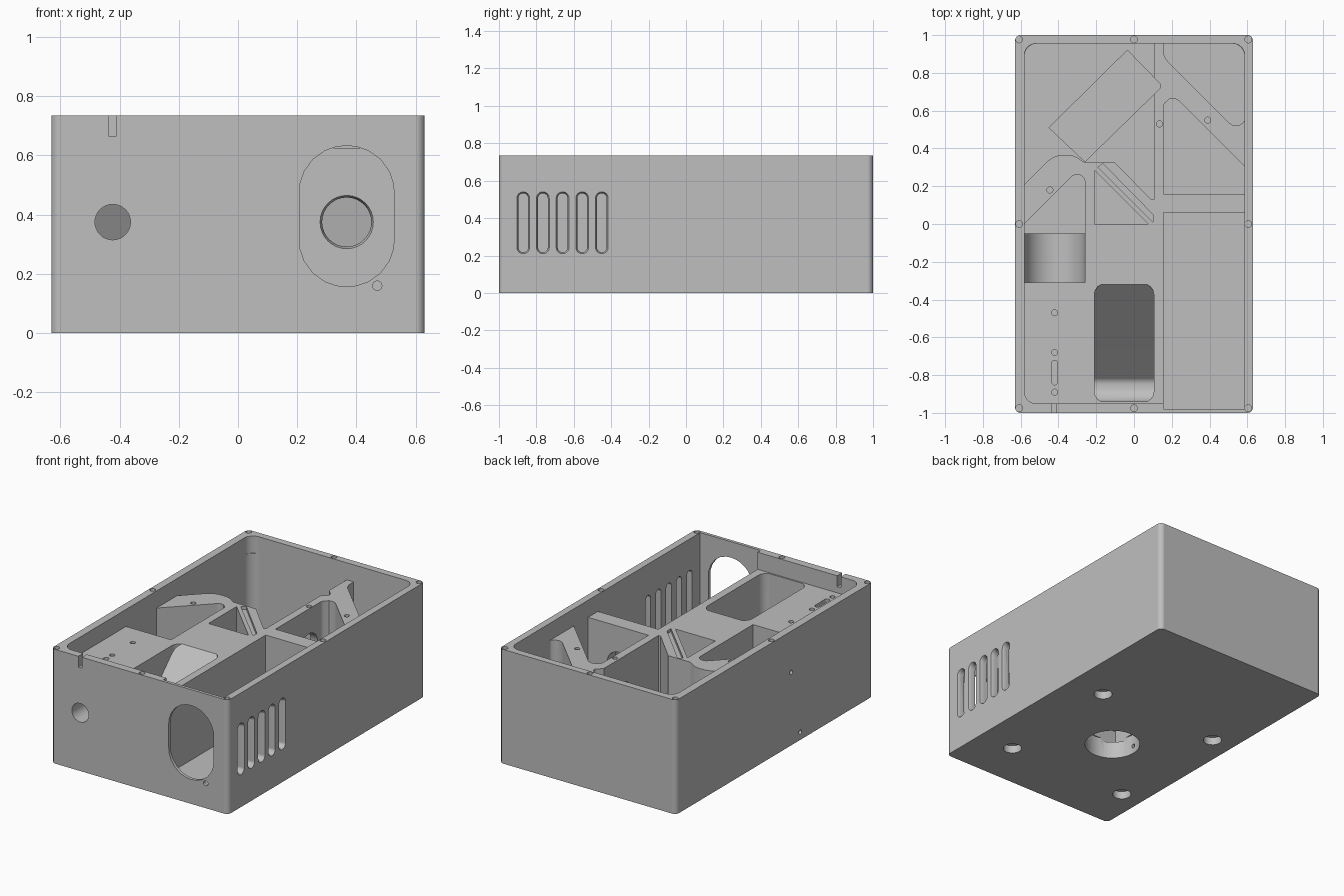
import bpy, bmesh, math
from mathutils import Vector

cube = bpy.data.objects.get("Cube")
if cube:
    bpy.data.objects.remove(cube, do_unlink=True)

grey = bpy.data.materials.new("plain_grey")
grey.use_nodes = True
grey.diffuse_color = (0.52, 0.52, 0.52, 1)
grey.node_tree.nodes["Principled BSDF"].inputs["Base Color"].default_value = grey.diffuse_color

FLOOR, DECK, TOP = 0.11, 0.625, 0.735
AXIS_Z = 0.375                      # height of the optical axis
OVER = TOP + 0.1


def outline(points, steps=6):
    """Closed profile; a third value on a point is its corner radius."""
    pts, out = [Vector(p[:2]) for p in points], []
    for i, p in enumerate(pts):
        r = points[i][2] if len(points[i]) > 2 else 0
        if not r:
            out.append(p)
            continue
        u = (pts[i - 1] - p).normalized()
        v = (pts[(i + 1) % len(pts)] - p).normalized()
        half = u.angle(v) / 2
        c = p + (u + v).normalized() * r / math.sin(half)
        a, b = p + u * r / math.tan(half) - c, p + v * r / math.tan(half) - c
        out += [c + a.lerp(b, k / steps).normalized() * r for k in range(steps + 1)]
    return out


def rect(x0, x1, y0, y1, r=0.0):
    return outline([(x0, y0, r), (x1, y0, r), (x1, y1, r), (x0, y1, r)])


def capsule(x, y, w, h):
    return rect(x - w / 2, x + w / 2, y - h / 2, y + h / 2, min(w, h) * 0.49)


def circle(x, y, r, n=32):
    return [Vector((x + r * math.cos(math.tau * k / n), y + r * math.sin(math.tau * k / n)))
            for k in range(n)]


def prism(name, profile, h0, h1, axis="z", end=None):
    """Extrude a profile along an axis, optionally lofting to a second one."""
    place = {"z": lambda p, h: (p[0], p[1], h),
             "y": lambda p, h: (p[0], h, p[1]),
             "x": lambda p, h: (h, p[0], p[1])}[axis]
    bm = bmesh.new()
    lo = [bm.verts.new(place(p, h0)) for p in profile]
    hi = [bm.verts.new(place(p, h1)) for p in (end or profile)]
    bm.faces.new(lo)
    bm.faces.new(hi)
    for i in range(len(lo)):
        bm.faces.new((lo[i - 1], lo[i], hi[i], hi[i - 1]))
    bmesh.ops.recalc_face_normals(bm, faces=bm.faces)
    mesh = bpy.data.meshes.new(name)
    bm.to_mesh(mesh)
    bm.free()
    mesh.materials.append(grey)
    ob = bpy.data.objects.new(name, mesh)
    bpy.context.collection.objects.link(ob)
    return ob


def combine(target, tool, operation="DIFFERENCE"):
    """Apply a boolean; every cut adds faces, so retry if faces were lost."""
    tool.hide_render = True
    before = target.data.copy()
    bpy.context.view_layer.objects.active = target
    for solver in ("EXACT", "MANIFOLD"):
        mod = target.modifiers.new("cut", "BOOLEAN")
        mod.operation, mod.solver, mod.object = operation, solver, tool
        bpy.ops.object.modifier_apply(modifier=mod.name)
        if len(target.data.polygons) > len(before.polygons):
            break
        target.data = before.copy()
    bpy.data.objects.remove(tool, do_unlink=True)


# Solid case
body = prism("case_body", rect(-0.63, 0.63, -1, 1, 0.03), 0, TOP)


def cut(profile, h0, h1, axis="z", end=None):
    combine(body, prism("cutter", profile, h0, h1, axis, end))


# Recess above the deck
cut(rect(-0.58, 0.585, -0.95, 0.955, 0.06), DECK, OVER)

# Deep compartments
cut(rect(0.155, 0.585, -0.98, 0.06), FLOOR, OVER)
pockets = [
    # behind the cross wall, up to the right mirror bar
    [(0.155, 0.16), (0.585, 0.16), (0.585, 0.305), (0.155, 0.735, 0.05)],
    # back right corner
    [(0.155, 0.955), (0.155, 0.885, 0.09), (0.54, 0.5, 0.05), (0.585, 0.545, 0.02),
     (0.585, 0.955, 0.065)],
    # large back left bay
    [(-0.58, 0.21), (-0.425, 0.365, 0.12), (-0.32, 0.365, 0.1), (-0.26, 0.325), (-0.1, 0.325),
     (0.09, 0.13), (0.105, 0.13), (0.105, 0.955), (-0.58, 0.955, 0.065)],
    # in front of the left mirror bar
    [(-0.58, -0.05), (-0.26, -0.05), (-0.26, 0.32, 0.04), (-0.58, 0.0)],
    # inner mirror bay
    [(-0.21, 0.0), (0.075, 0.0), (-0.21, 0.285)],
]
for pts in pockets:
    cut(outline(pts), FLOOR, DECK + 0.05)

# Groove along the inner mirror bar
cut(outline([(-0.19, 0.3), (-0.165, 0.32), (0.1, 0.05), (0.1, 0.01)]), DECK - 0.02, DECK + 0.05)

# Turned rectangular seat in the back bay
cut(outline([(-0.45, 0.51), (-0.26, 0.33), (0.15, 0.73, 0.02), (-0.035, 0.92)]),
    FLOOR - 0.03, DECK + 0.05)

# Round-bottomed trough for the lens tube, open at the deck
cut(outline([(-0.58, 0.215, 0.158), (-0.26, 0.215, 0.158), (-0.26, DECK + 0.05),
             (-0.58, DECK + 0.05)], 12), -0.31, -0.04, "y")

# Ramped pocket in the deck
ramp = prism("ramp_cutter", outline([(-0.32, OVER), (-0.32, DECK), (-0.83, 0.12, 0.045),
             (-0.94, 0.12, 0.08), (-0.94, OVER)]), -0.3, 0.2, "x")
combine(ramp, prism("trim", rect(-0.21, 0.105, -0.945, -0.315, 0.06), 0, 1), "INTERSECT")
combine(body, ramp)

# Eyepiece bore with a sloping mirror chamber above it
cut(circle(-0.05, -0.262, 0.165, 48), -0.1, 0.13)
cut(outline([(-0.42, FLOOR), (-0.1, FLOOR), (-0.1, 0.535), (-0.42, 0.215)]), -0.205, 0.1, "x")

# Light passages
cut(circle(-0.05, AXIS_Z, 0.09), -0.15, 0.05, "y")
cut(circle(0.16, AXIS_Z, 0.07), -0.3, -0.18, "x")
cut(circle(0.5, AXIS_Z, 0.09), 0.08, 0.18, "x")
cut(circle(0.367, AXIS_Z, 0.083), 0.05, 0.17, "y")
cut(circle(0.367, AXIS_Z, 0.092), 0.055, 0.085, "y", circle(0.367, AXIS_Z, 0.08))
cut(circle(-0.423, AXIS_Z, 0.06), -1.1, -0.2, "y")

# Front wall openings
cut(capsule(0.367, 0.395, 0.32, 0.475), -1.1, -0.94, "y")
cut(circle(0.47, 0.16, 0.016, 16), -1.1, -0.94, "y")
cut(rect(-0.437, -0.411, 0.665, OVER), -1.1, -0.9, "y")

# Vent slots with flared mouths
for i in range(5):
    y = -0.87 + 0.105 * i
    cut(capsule(y, AXIS_Z, 0.052, 0.315), 0.5, 0.7, "x")
    cut(capsule(y, AXIS_Z, 0.05, 0.313), 0.612, 0.632, "x", capsule(y, AXIS_Z, 0.07, 0.333))

# Lid screw holes in the rim
for x, y in [(sx, sy) for sx in (-0.608, 0, 0.605) for sy in (-0.975, 0, 0.977) if sx or sy]:
    cut(circle(x, y, 0.018, 16), TOP - 0.12, OVER)

# Small holes in the deck and mirror bars
for x, y in ((-0.42, -0.47), (-0.42, -0.68), (-0.42, -0.89), (-0.445, 0.18), (0.135, 0.53),
             (0.39, 0.55)):
    cut(circle(x, y, 0.016, 16), DECK - 0.08, DECK + 0.02)
cut(capsule(-0.42, -0.787, 0.032, 0.13), DECK - 0.05, DECK + 0.02)

# Set screw holes through the left-hand long wall
cut(circle(-0.17, 0.47, 0.014, 16), -0.7, -0.5, "x")
cut(circle(-0.262, 0.05, 0.014, 16), -0.7, -0.15, "x")

# Foot recesses underneath
for sx in (-1, 1):
    for sy in (-1, 1):
        cut(circle(-0.05 + sx * 0.43, -0.262 + sy * 0.425, 0.055, 24), -0.1, 0.05)

# Smooth the rounded surfaces and keep the edges crisp
bpy.ops.object.select_all(action="DESELECT")
body.select_set(True)
bpy.context.view_layer.objects.active = body
bpy.ops.object.shade_smooth_by_angle(angle=math.radians(30))
weighted = body.modifiers.new("flat_face_normals", "WEIGHTED_NORMAL")
weighted.keep_sharp = True
